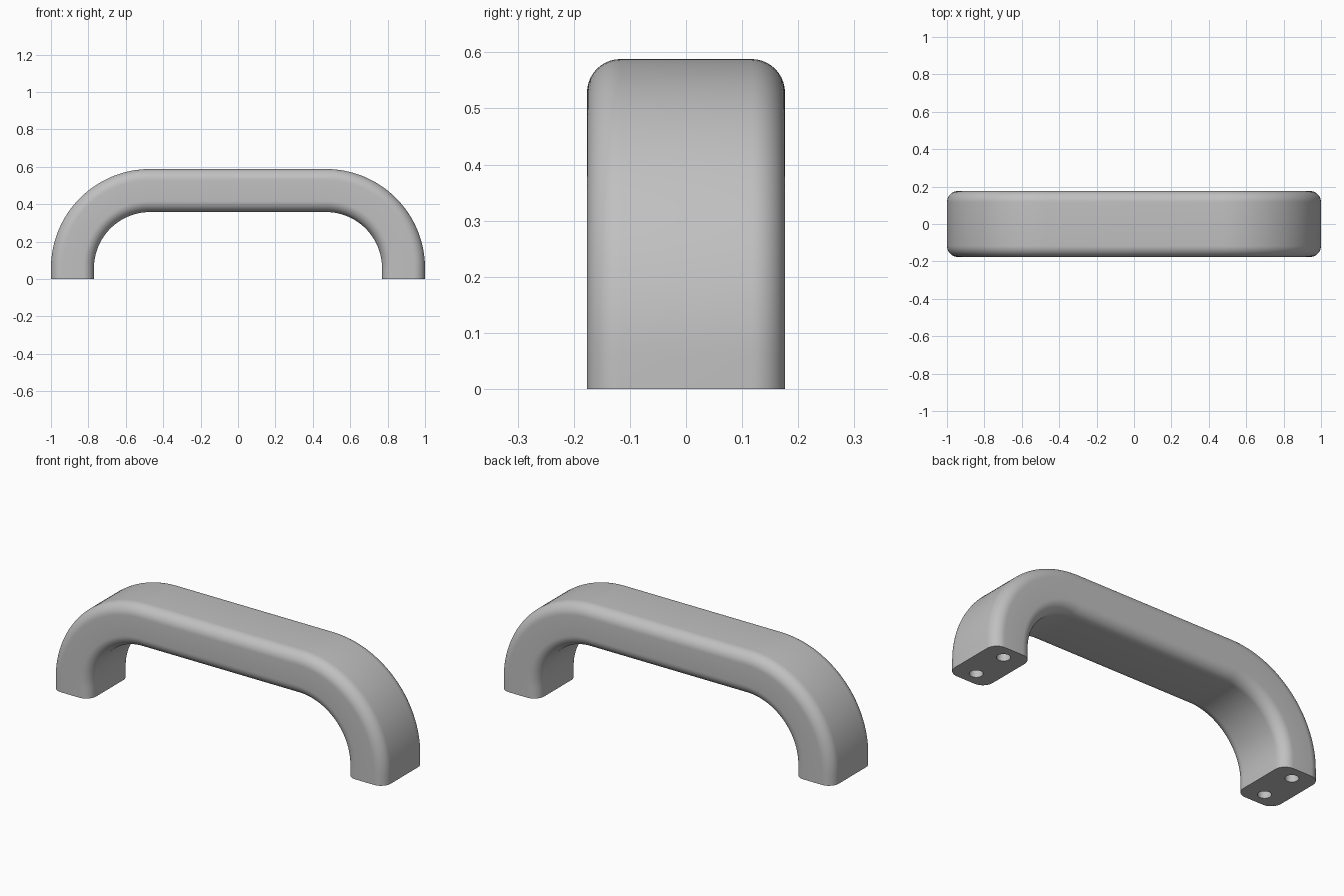
import bpy, bmesh
from math import cos, sin, pi, radians

cube = bpy.data.objects.get("Cube")
if cube:
    bpy.data.objects.remove(cube, do_unlink=True)

HEIGHT = 0.588       # overall height
THICK = 0.23         # bar thickness in the bend plane
DEPTH = 0.353        # bar width along y
ROUND = 0.06         # edge rounding
BEND = 0.53          # outer bend radius
HOLE_R, HOLE_Y, HOLE_DEPTH = 0.033, 0.1, 0.25
ARC_STEPS, ROUND_STEPS = 32, 10

grey = bpy.data.materials.new("satin_grey")
grey.use_nodes = True
colour = (0.53, 0.53, 0.53, 1)
grey.diffuse_color = colour
grey.node_tree.nodes["Principled BSDF"].inputs["Base Color"].default_value = colour


def rounded_section():
    """Rounded rectangle as (offset along bend normal, y) pairs."""
    a, b = THICK / 2 - ROUND, DEPTH / 2 - ROUND
    points = []
    for quarter, (su, sv) in enumerate([(1, 1), (-1, 1), (-1, -1), (1, -1)]):
        for i in range(ROUND_STEPS + 1):
            t = (quarter + i / ROUND_STEPS) * pi / 2
            points.append((su * a + ROUND * cos(t), sv * b + ROUND * sin(t)))
    return points


def handle_path():
    """Centre line stations as (x, z, angle of the outward normal)."""
    mid = BEND - THICK / 2
    cx, cz = 1 - BEND, HEIGHT - BEND
    path = [(cx + mid, 0, 0)]
    for side, start in ((1, 0), (-1, pi / 2)):
        for i in range(ARC_STEPS + 1):
            t = start + i / ARC_STEPS * pi / 2
            path.append((side * cx + mid * cos(t), cz + mid * sin(t), t))
    path.append((-cx - mid, 0, pi))
    return path


# Handle bar: section swept along the path, capped at both feet
bm = bmesh.new()
section = rounded_section()
rings = [[bm.verts.new((x + u * cos(t), v, z + u * sin(t))) for u, v in section]
         for x, z, t in handle_path()]
n = len(section)
for r0, r1 in zip(rings, rings[1:]):
    for i in range(n):
        j = (i + 1) % n
        bm.faces.new((r0[i], r0[j], r1[j], r1[i]))
bm.faces.new(rings[0])
bm.faces.new(rings[-1])
bmesh.ops.recalc_face_normals(bm, faces=bm.faces)
mesh = bpy.data.meshes.new("pull_handle")
bm.to_mesh(mesh)
bm.free()
handle = bpy.data.objects.new("pull_handle", mesh)
bpy.context.collection.objects.link(handle)
mesh.materials.append(grey)

# Screw holes: two blind holes in each foot
cutters = []
for sx in (-1, 1):
    for sy in (-1, 1):
        bpy.ops.mesh.primitive_cylinder_add(
            vertices=32, radius=HOLE_R, depth=2 * HOLE_DEPTH,
            location=(sx * (1 - THICK / 2), sy * HOLE_Y, 0))
        cutter = bpy.context.object
        cutter.name = "screw_hole_cutter"
        cutter.hide_render = True
        cutter.data.materials.append(grey)
        cutters.append(cutter)
        cut = handle.modifiers.new("screw_hole", 'BOOLEAN')
        cut.operation = 'DIFFERENCE'
        cut.solver = 'EXACT'
        cut.object = cutter

bpy.ops.object.select_all(action='DESELECT')
bpy.context.view_layer.objects.active = handle
handle.select_set(True)
for name in [m.name for m in handle.modifiers]:
    bpy.ops.object.modifier_apply(modifier=name)
for cutter in cutters:
    bpy.data.objects.remove(cutter, do_unlink=True)

bpy.ops.object.shade_smooth_by_angle(angle=radians(30))
